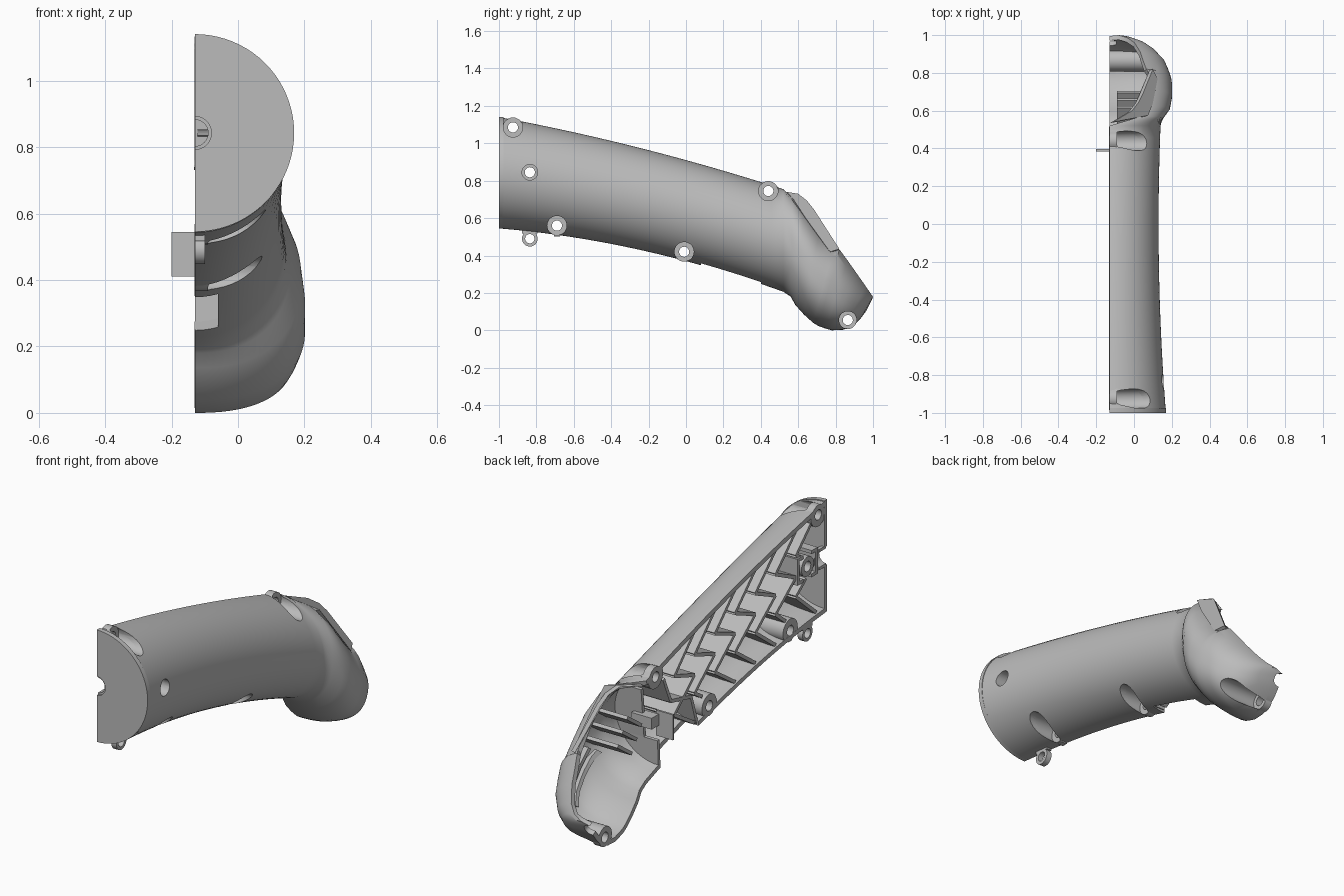
import bpy, bmesh, math
from math import sin, cos, pi, radians
from mathutils import Vector
from mathutils.bvhtree import BVHTree

if "Cube" in bpy.data.objects:
    bpy.data.objects.remove(bpy.data.objects["Cube"])

grey = bpy.data.materials.new("grey_plastic")
grey.use_nodes = True
grey.diffuse_color = (0.5, 0.5, 0.5, 1)
grey.node_tree.nodes["Principled BSDF"].inputs["Base Color"].default_value = (0.5, 0.5, 0.5, 1)

SPLIT = -0.13          # the flat joining plane of the half shell
SEGS = 36


def add(name, verts, faces, recalc=True):
    bm = bmesh.new()
    vs = [bm.verts.new(v) for v in verts]
    for f in faces:
        bm.faces.new([vs[i] for i in f])
    if recalc:
        bmesh.ops.recalc_face_normals(bm, faces=bm.faces)
    me = bpy.data.meshes.new(name)
    bm.to_mesh(me)
    bm.free()
    me.materials.append(grey)
    ob = bpy.data.objects.new(name, me)
    bpy.context.collection.objects.link(ob)
    return ob


def smooth(ob, angle=35):
    bpy.ops.object.select_all(action='DESELECT')
    ob.select_set(True)
    bpy.context.view_layer.objects.active = ob
    bpy.ops.object.shade_smooth_by_angle(angle=radians(angle))


def prism(name, pts, vec):
    n = len(pts)
    verts = [Vector(p) for p in pts] + [Vector(p) + Vector(vec) for p in pts]
    faces = [list(range(n)), list(range(n, 2 * n))]
    faces += [(i, (i + 1) % n, (i + 1) % n + n, i + n) for i in range(n)]
    return add(name, verts, faces)


def box(name, lo, hi):
    pts = [(lo[0], lo[1], lo[2]), (hi[0], lo[1], lo[2]), (hi[0], lo[1], hi[2]), (lo[0], lo[1], hi[2])]
    return prism(name, pts, (0, hi[1] - lo[1], 0))


# Grip profile along its length
def top_z(y): return 0.91 - 0.275 * y - 0.045 * y * y
def low_z(y): return 0.37 - 0.267 * y - 0.092 * y * y
def width(y): return 0.26 + 0.039 * y * y


# Ring: upper point, lower point, half width, opening angle, roundness
rings = []
for i in range(25):
    y = -0.98 + 1.5 * i / 24
    rings.append((y, top_z(y), y, low_z(y), width(y), 0, 1))
head = [(.57, .705, .56, .18, .29, 32), (.63, .62, .585, .135, .32, 38),
        (.71, .51, .63, .085, .332, 39), (.785, .43, .68, .04, .332, 37),
        (.82, .433, .71, .022, .327, 33), (.865, .372, .745, .01, .313, 31),
        (.91, .308, .78, 0, .295, 30), (.96, .237, .84, .003, .245, 29),
        (.985, .2, .89, .02, .195, 26), (1, .18, .935, .065, .13, 18),
        (.995, .165, .965, .105, .04, 0)]
rings += [r + (0.85,) for r in head]

verts = []
for ty, tz, by, bz, w, a0, e in rings:
    a0 = radians(a0)
    reach = cos(a0) ** e + 1
    for j in range(SEGS + 1):
        a = a0 + (pi - a0) * j / SEGS
        c = math.copysign(abs(cos(a)) ** e, cos(a))
        t = (c + 1) / reach
        x = SPLIT + w * max(sin(a), 0) ** e
        verts.append((x, by + (ty - by) * t, bz + (tz - bz) * t))
row = SEGS + 1
faces = [(i * row + j, i * row + j + 1, (i + 1) * row + j + 1, (i + 1) * row + j)
         for i in range(len(rings) - 1) for j in range(SEGS)]
tree = BVHTree.FromPolygons([Vector(v) for v in verts], faces)
shell = add("outer_shell", verts, faces, False)
if shell.data.polygons[SEGS // 2].normal.x < 0:
    shell.data.flip_normals()


def shell_x(y, z, miss, gap):
    hit = tree.ray_cast(Vector((-2, y, z)), Vector((1, 0, 0)))[0]
    return max(hit.x - gap, miss) if hit else miss


# Stepped cutters for the screw pockets
bosses = [(-.925, 1.085), (-.835, .845), (-.69, .56), (-.01, .42), (.44, .745), (.865, .055)]
radii = [.052, .042, .052, .052, .052, .047]
N = 28
LEDGE = -0.09


def circle(y, z, r, x):
    return [(x, y + r * cos(2 * pi * k / N), z + r * sin(2 * pi * k / N)) for k in range(N)]


def band(a, b):
    return [(a * N + k, a * N + (k + 1) % N, b * N + (k + 1) % N, b * N + k) for k in range(N)]


cutters = [box("trigger_cutter", (-.3, .08, .1), (-.06, .4, .41))]
for (y, z), r in zip(bosses, radii):
    pts = circle(y, z, .027, -.3) + circle(y, z, .027, LEDGE) + circle(y, z, r, LEDGE) + circle(y, z, r, .5)
    cutters.append(add("pocket_cutter", pts, [list(range(N)), list(range(3 * N, 4 * N))]
                       + band(0, 1) + band(1, 2) + band(2, 3)))

solid = shell.modifiers.new("wall", 'SOLIDIFY')
solid.thickness = 0.025
solid.offset = -1
for c in cutters:
    c.hide_render = True
    m = shell.modifiers.new("cut", 'BOOLEAN')
    m.operation = 'DIFFERENCE'
    m.solver = 'EXACT'
    m.object = c
bpy.ops.object.select_all(action='DESELECT')
shell.select_set(True)
bpy.context.view_layer.objects.active = shell
for m in list(shell.modifiers):
    bpy.ops.object.modifier_apply(modifier=m.name)
for c in cutters:
    bpy.data.objects.remove(c)
smooth(shell)

# Screw bosses: ledge ring plus pocket wall reaching the shell
for (y, z), r in zip(bosses, radii):
    rim = [(shell_x(p[1], p[2], LEDGE, .003), p[1], p[2]) for p in circle(y, z, r, 0)]
    outer = [(shell_x(p[1], p[2], LEDGE, .012), p[1], p[2]) for p in circle(y, z, r + .01, 0)]
    base = [p if tree.ray_cast(Vector((-2, p[1], p[2])), Vector((1, 0, 0)))[0] else q
            for p, q in zip(circle(y, z, r + .01, SPLIT), circle(y, z, r + .001, SPLIT))]
    outer = [(o[0], b[1], b[2]) for o, b in zip(outer, base)]
    pts = circle(y, z, .027, SPLIT) + circle(y, z, .027, LEDGE) + circle(y, z, r, LEDGE) + rim + outer + base
    smooth(add("screw_boss", pts, sum([band(i, (i + 1) % 6) for i in range(6)], [])))

# Front end wall with a half-round cable notch
h = (top_z(-1) - low_z(-1)) / 2
mid = low_z(-1) + h
arc = [(SPLIT + width(-1) * sin(pi * k / 40), -1, mid + h * cos(pi * k / 40)) for k in range(41)]


def half_ring(r, y):
    return [(SPLIT + r * sin(pi * k / 16), y, mid - r * cos(pi * k / 16)) for k in range(17)]


smooth(prism("front_end_wall", arc + half_ring(.05, -1), (0, .025, 0)))
prism("cable_collar", half_ring(.055, -.99) + half_ring(.04, -.99)[::-1], (0, .06, 0))


# Stiffening ribs follow the inside of the shell
def rib(name, a, b, x0=-.122, thick=.018, steps=8, rise=None):
    a, b = Vector(a), Vector(b)
    side = (b - a).normalized() * thick / 2
    side = Vector((-side.y, side.x))
    pts, quads = [], []
    for k in range(steps):
        p, q = a.lerp(b, k / steps), a.lerp(b, (k + 1) / steps)
        if any(((p + q) / 2 - Vector(c)).length < .07 for c in bosses):
            continue
        n = len(pts)
        for s in (p, q):
            for e in (s - side, s + side):
                deep = shell_x(e.x, e.y, SPLIT, .016)
                start = min(x0 if rise is None else deep - rise, deep - .002)
                pts += [(start, e.x, e.y), (deep, e.x, e.y)]
        quads += [[n + i for i in f] for f in
                  [(0, 1, 3, 2), (4, 5, 7, 6), (0, 1, 5, 4), (2, 3, 7, 6), (0, 2, 6, 4), (1, 3, 7, 5)]]
    if pts:
        add(name, pts, quads)


def inside(y, f):
    return (y, low_z(y) + (top_z(y) - low_z(y)) * f)


step = 0.17
for i in range(7):
    y = -.92 + step * i
    rib("chevron_rib", inside(y, .05), inside(y + step, .34))
    rib("chevron_rib", inside(y + step, .34), inside(y, .52))
    rib("chevron_rib", inside(y, .52), inside(y + step, .72))
    rib("chevron_rib", inside(y + step, .72), inside(y, .95))
    rib("link_rib", inside(y, .52), inside(y + step, .34))

# Square pad around the cable-side screw
for s in (-1, 1):
    rib("pad_wall", (-.905, .845 + s * .062), (-.765, .845 + s * .062), x0=SPLIT)
    rib("pad_wall", (-.835 + s * .077, .775), (-.835 + s * .077, .915), x0=SPLIT)

# Trigger bay and bulkheads
rib("bay_wall", (.08, .36), (.13, .52))
rib("bay_wall", (.13, .52), (.3, .56))
rib("bay_wall", (.3, .56), (.36, .7))
rib("bay_end", (.41, .27), (.416, .4), x0=SPLIT)
rib("bulkhead", (.416, .4), (.44, .66), x0=-.05)
box("switch_plate", (-.2, .385, .41), (-.1, .396, .545))
box("switch_block", (-.12, .4, .47), (.0, .46, .53))

# Ribs and rails inside the head
rib("head_rail", (.575, .34), (.76, .115), rise=.035)
rib("head_rail", (.61, .36), (.79, .14), rise=.035)
for k in range(3):
    rib("head_crossbar", (.5 + .04 * k, .5 - .06 * k), (.62 + .04 * k, .585 - .06 * k), x0=-.09)

# Curved hood lip beside the head opening
lip = [(-.11, .54, .74), (-.01, .6, .73), (.025, .645, .695), (.045, .685, .645),
       (.1, .82, .435), (.125, .77, .42), (.1, .64, .6), (.075, .575, .7)]
smooth(prism("opening_lip", lip, (-.018, -.006, -.006)), 30)

# Lug with hole and small tab under the grip
Y, Z, R = -.835, .49, .042
eye = circle(Y, Z, R, SPLIT) + circle(Y, Z, R, -.1) + circle(Y, Z, .025, -.1) + circle(Y, Z, .025, SPLIT)
smooth(add("lug_eye", eye, sum([band(i, (i + 1) % 4) for i in range(4)], [])))
box("lug_neck", (SPLIT, Y - R, Z + .027), (-.1, Y + R, .55))
box("small_tab", (SPLIT, -.705, .503), (-.1, -.675, .53))
